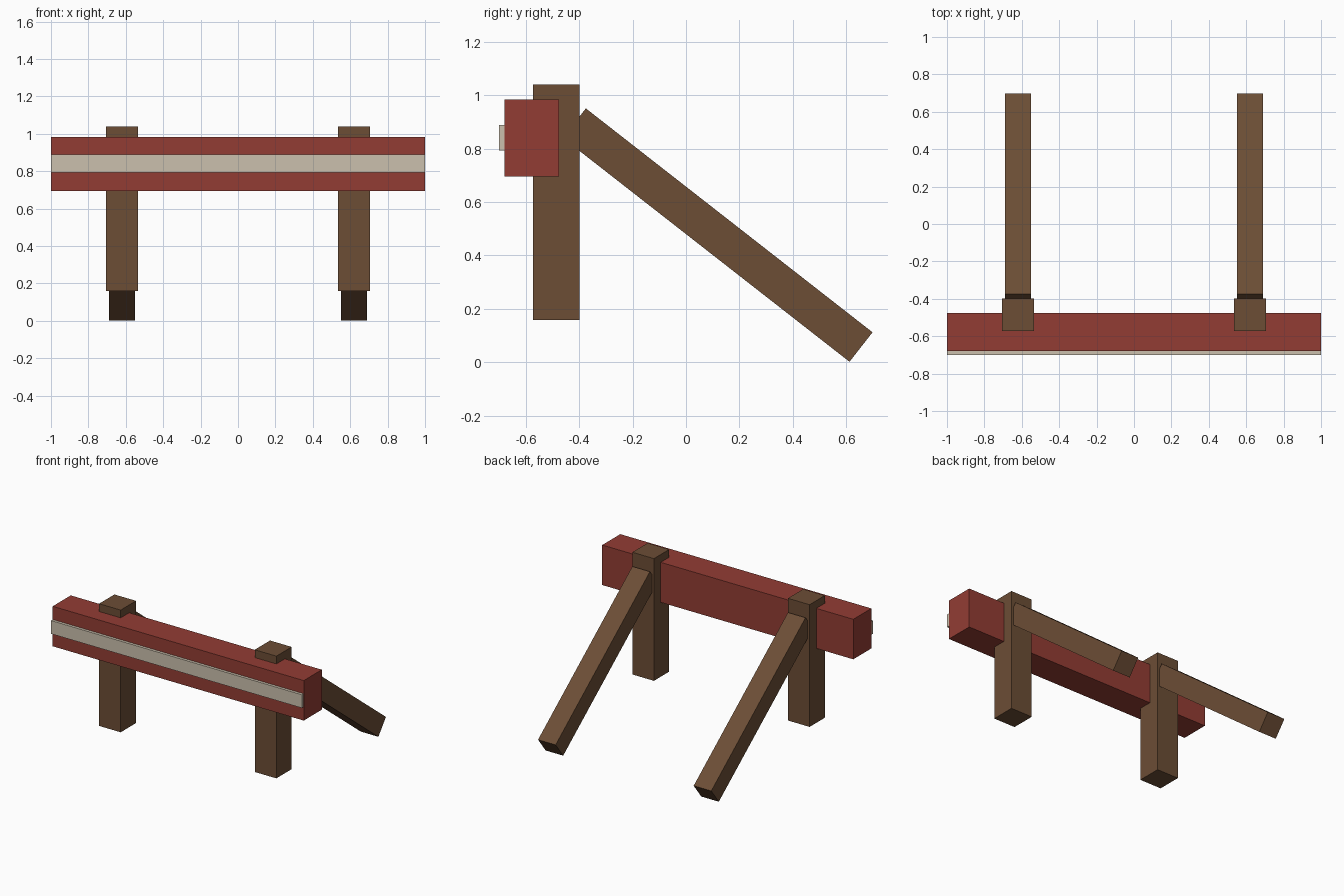
import bpy
from math import atan2, hypot
from mathutils import Vector

if "Cube" in bpy.data.objects:
    bpy.data.objects.remove(bpy.data.objects["Cube"])


def material(name, rgb):
    m = bpy.data.materials.new(name)
    m.diffuse_color = (*rgb, 1)
    m.use_nodes = True
    m.node_tree.nodes["Principled BSDF"].inputs["Base Color"].default_value = m.diffuse_color
    return m


wood = material("brown_wood", (0.15, 0.075, 0.036))
red = material("red_paint", (0.29, 0.046, 0.034))
cream = material("cream_paint", (0.60, 0.53, 0.42))


def box(name, lo, hi, mat):
    """Box between two opposite corners."""
    lo, hi = Vector(lo), Vector(hi)
    bpy.ops.mesh.primitive_cube_add(size=1, location=(lo + hi) / 2)
    ob = bpy.context.object
    ob.name = name
    ob.scale = hi - lo
    ob.data.materials.append(mat)
    return ob


# Horizontal barrier beam with a raised stripe on its front
box("beam", (-1, -0.68, 0.695), (1, -0.475, 0.983), red)
box("front_stripe", (-0.999, -0.70, 0.793), (0.999, -0.66, 0.888), cream)

# Brace axis in the y-z plane, from inside the post down to the ground
top, foot = Vector((0, -0.418, 0.895)), Vector((0, 0.655, 0.057))
run = foot - top
thick = 0.14

for side, x in (("left", -0.62), ("right", 0.62)):
    # Upright post
    box(side + "_post", (x - 0.086, -0.572, 0.159), (x + 0.086, -0.398, 1.039), wood)
    # Sloping rear brace
    bpy.ops.mesh.primitive_cube_add(size=1, location=(top + foot) / 2 + Vector((x, 0, 0)),
                                    rotation=(atan2(run.z, run.y), 0, 0))
    brace = bpy.context.object
    brace.name = side + "_brace"
    brace.scale = (thick, hypot(run.y, run.z), thick)
    brace.data.materials.append(wood)
